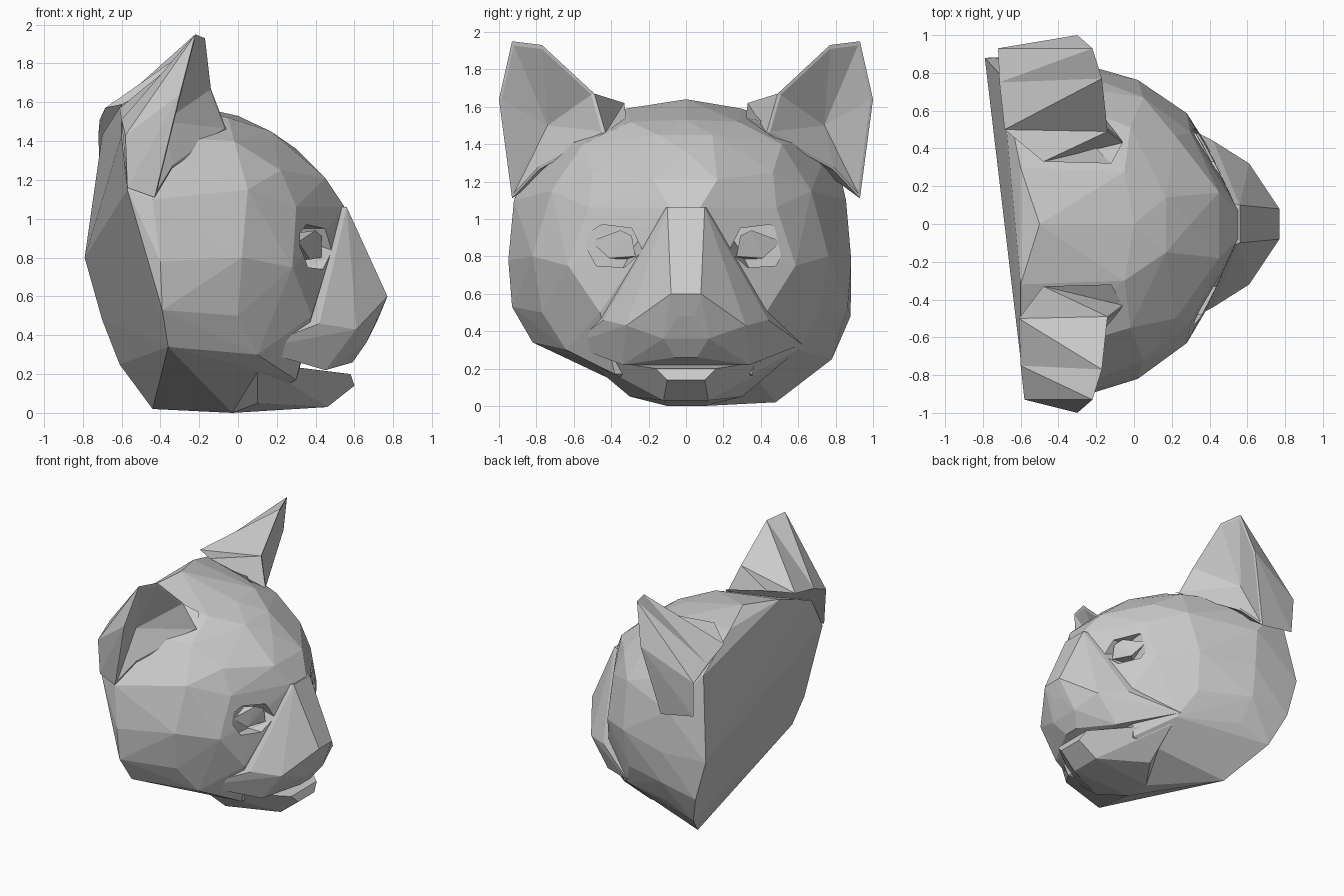
import bpy
import bmesh
from mathutils import Vector

# Remove the default object
default_cube = bpy.data.objects.get("Cube")
if default_cube:
    bpy.data.objects.remove(default_cube, do_unlink=True)

# One plain stone colour
stone = bpy.data.materials.new("stone_grey")
stone.use_nodes = True
stone.diffuse_color = (0.6, 0.6, 0.6, 1)
shader = next(node for node in stone.node_tree.nodes if node.type == "BSDF_PRINCIPLED")
shader.inputs["Base Color"].default_value = stone.diffuse_color
shader.inputs["Roughness"].default_value = 0.8


def finish(name, bm):
    """Turn a bmesh into a flat shaded object with outward normals."""
    bmesh.ops.recalc_face_normals(bm, faces=bm.faces[:])
    mesh = bpy.data.meshes.new(name)
    bm.to_mesh(mesh)
    bm.free()
    mesh.materials.append(stone)
    part = bpy.data.objects.new(name, mesh)
    bpy.context.scene.collection.objects.link(part)
    return part


def flip(points):
    """Mirror points to the other side of the head."""
    return [(x, -y, z) for x, y, z in points]


def hull(name, points):
    """Faceted convex part wrapped around a set of points."""
    bm = bmesh.new()
    for point in points:
        bm.verts.new(point)
    result = bmesh.ops.convex_hull(bm, input=bm.verts[:])
    loose = {item for key in ("geom_interior", "geom_unused")
             for item in result[key] if isinstance(item, bmesh.types.BMVert)}
    bmesh.ops.delete(bm, geom=list(loose), context="VERTS")
    return finish(name, bm)


def ear(name, rim, root, hollow):
    """Ear shell: outer strip from root to rim, then a lip and a hollow."""
    bm = bmesh.new()
    centre = sum((Vector(p) for p in rim), Vector()) / len(rim)
    lip = [Vector(p).lerp(centre, 0.06) for p in rim]
    rings = [[bm.verts.new(p) for p in ring] for ring in (root, rim, lip)]
    deep = bm.verts.new(hollow)
    count = len(rim)
    for i in range(count):
        j = (i + 1) % count
        for low, high in zip(rings, rings[1:]):
            bm.faces.new((low[i], low[j], high[j]))
            bm.faces.new((low[i], high[j], high[i]))
        bm.faces.new((rings[-1][i], rings[-1][j], deep))
    bm.faces.new(rings[0][::-1])
    return finish(name, bm)


# Skull: landmarks of one half, mirrored, plus the slanted cut at the back
landmarks = {
    "crown": [(-.5, 0, 1.64), (-.6, .32, 1.59), (-.05, .3, 1.52), (0, 0, 1.53)],
    "forehead": [(.17, .15, 1.45), (.3, 0, 1.36), (.45, .18, 1.21), (.22, .5, 1.25)],
    "temple": [(-.02, .55, 1.4), (.05, .72, 1.15), (-.44, .92, 1.1)],
    "brow": [(.55, .08, 1.06), (.44, .25, 1.06), (.3, .52, 1.06)],
    "cheek": [(.02, .82, .8), (.28, .63, .75), (.39, .42, .8), (.38, .46, .5)],
    "side": [(-.4, .95, .78), (-.39, .93, .53), (-.36, .82, .34)],
    "jaw": [(0, .77, .5), (.1, .64, .3), (.3, .38, .17), (-.03, .1, 0)],
}
half = [point for group in landmarks.values() for point in group]
left_half = [(x, y * .93, z) for x, y, z in half]
back_cut = [(-.7, .78, 1.43), (-.79, .88, .8), (-.7, .88, .48), (-.61, .78, .25),
            (-.44, .48, .02), (-.57, -.9, 1.15), (-.6, -.72, 1.43)]
skull = hull("skull", left_half + flip(half) + back_cut)

# Muzzle with the nose bridge, nose and upper lip
bridge = [(.56, .1, 1.06), (.61, .08, .86), (.42, .14, 1.06), (.4, .28, .74)]
nose = [(.77, .08, .6), (.72, .04, .48), (.68, .18, .52)]
upper_lip = [(.61, .32, .43), (.42, .44, .46), (.66, .12, .36),
             (.59, .06, .26), (.45, .34, .22), (.08, .62, .33)]
muzzle = bridge + nose + upper_lip
hull("muzzle", muzzle + flip(muzzle))

# Lower jaw, meeting the upper lip at the corners of the mouth
chin = [(.58, .16, .2), (.6, .1, .14), (.46, .12, .03), (.34, .35, .23),
        (.1, .55, .26), (.1, .3, .05), (-.03, .1, 0)]
hull("lower_jaw", chin + flip(chin))

# Eyes: carved sockets with a faceted eye in each
socket = [(x, y, z) for x in (.32, .6) for y, z in
          ((.23, .83), (.29, .95), (.45, .97), (.56, .9), (.48, .75), (.33, .74))]
eyeball = [(.43, .27, .8), (.43, .29, .91), (.4, .35, .94), (.31, .51, .88),
           (.37, .41, .79), (.25, .3, .78), (.25, .4, .92)]
for side, place in (("left", list), ("right", flip)):
    cutter = hull(side + "_socket_cutter", place(socket))
    cutter.hide_render = True
    cutter.hide_viewport = True
    cutter.display_type = "WIRE"
    carve = skull.modifiers.new(side + "_socket", "BOOLEAN")
    carve.operation = "DIFFERENCE"
    carve.solver = "EXACT"
    carve.object = cutter
    hull(side + "_eye", place(eyeball))

# Ears: rim runs from the outer base over the tip to the inner base
ear_rim = [(-.43, .93, 1.11), (-.3, 1, 1.64), (-.22, .93, 1.95), (-.17, .77, 1.93),
           (-.14, .49, 1.67), (-.06, .43, 1.46), (-.34, .79, 1.26)]
ear_root = [(-.57, .92, 1.16), (-.58, .93, 1.43), (-.6, .75, 1.51), (-.61, .5, 1.57),
            (-.48, .33, 1.62), (-.12, .32, 1.54), (-.42, .74, 1.25)]
ear_hollow = (-.38, .74, 1.5)
# The left root reaches further back to meet the slanted cut
left_root = [(x - .15 * y if x < -.5 else x, y, z) for x, y, z in ear_root]
ear("left_ear", ear_rim, left_root, ear_hollow)
ear("right_ear", flip(ear_rim), flip(ear_root), flip([ear_hollow])[0])
